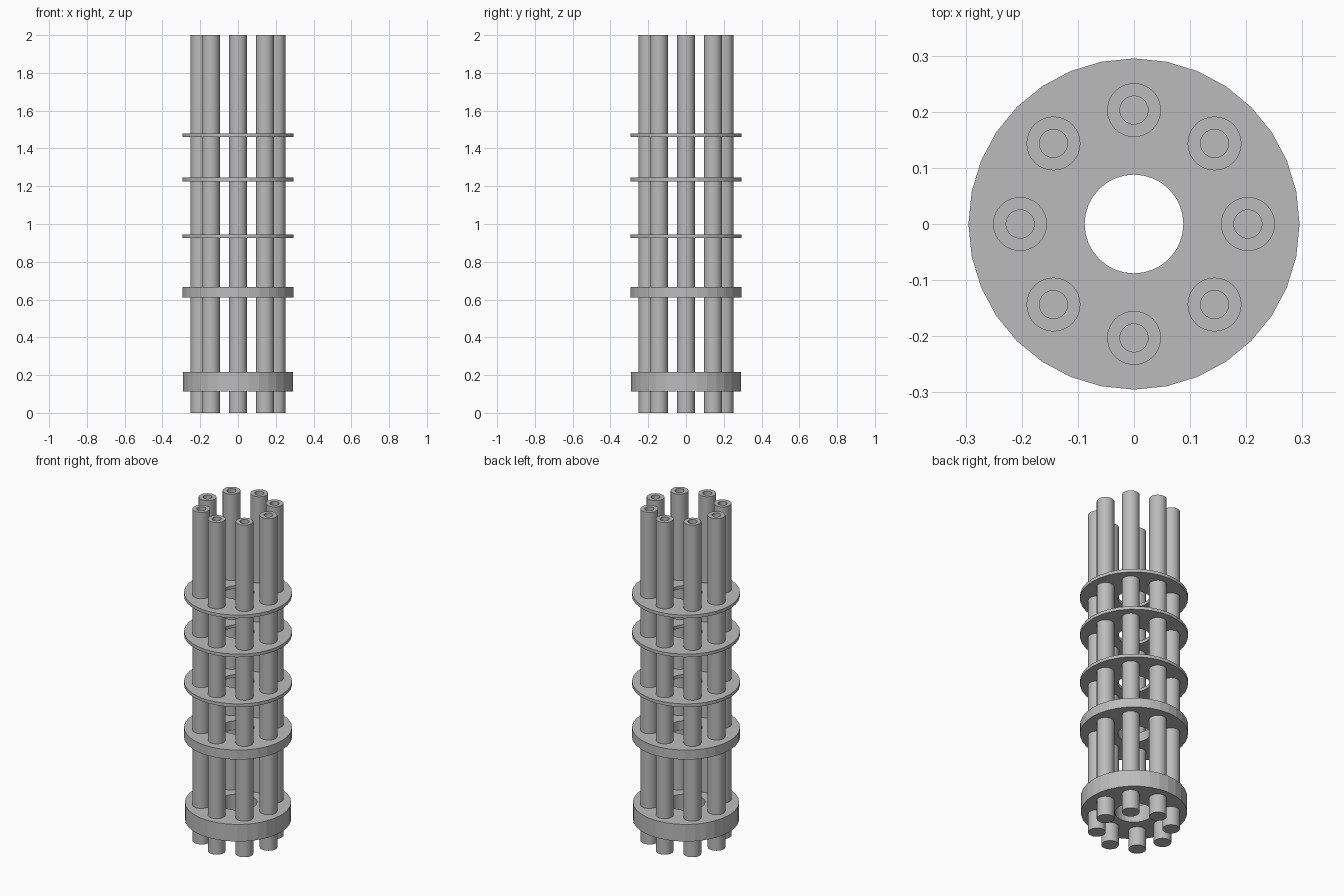
import bpy, bmesh, math

cube = bpy.data.objects.get("Cube")
if cube:
    bpy.data.objects.remove(cube, do_unlink=True)

steel = bpy.data.materials.new("grey_steel")
steel.use_nodes = True
GREY = (0.5, 0.5, 0.5, 1)
steel.diffuse_color = GREY
steel.node_tree.nodes["Principled BSDF"].inputs["Base Color"].default_value = GREY


def lathe(name, profile, sides, closed, location=(0, 0, 0), smooth=False):
    """Spin an (r, z) profile about z; closed joins its last point to its first."""
    bm = bmesh.new()
    verts = [bm.verts.new((r, 0, z)) for r, z in profile]
    edges = [bm.edges.new(pair) for pair in zip(verts, verts[1:])]
    if closed:
        edges.append(bm.edges.new((verts[-1], verts[0])))
    bmesh.ops.spin(bm, geom=verts + edges, cent=(0, 0, 0), axis=(0, 0, 1),
                   angle=math.tau, steps=sides, use_duplicate=False)
    bmesh.ops.remove_doubles(bm, verts=bm.verts, dist=0.0001)
    bmesh.ops.recalc_face_normals(bm, faces=bm.faces)
    mesh = bpy.data.meshes.new(name)
    bm.to_mesh(mesh)
    bm.free()
    mesh.materials.append(steel)
    obj = bpy.data.objects.new(name, mesh)
    bpy.context.collection.objects.link(obj)
    obj.location = location
    if smooth:
        bpy.ops.object.select_all(action="DESELECT")
        obj.select_set(True)
        bpy.context.view_layer.objects.active = obj
        bpy.ops.object.shade_smooth_by_angle(angle=math.radians(30))
    return obj


# Flat-sided rings: name, bottom, top, outer radius, hole radius
RINGS = [
    ("base_collar", 0.114, 0.217, 0.29, 0.104),
    ("middle_collar", 0.61, 0.667, 0.295, 0.088),
    ("lower_spacer", 0.926, 0.945, 0.295, 0.088),
    ("centre_spacer", 1.226, 1.245, 0.295, 0.088),
    ("upper_spacer", 1.461, 1.48, 0.295, 0.088),
]
for name, low, high, outer, hole in RINGS:
    lathe(name, [(hole, low), (outer, low), (outer, high), (hole, high)], 32, True)

# Barrels: closed at the bottom, bored from the top
RADIUS, BORE, BORE_FLOOR = 0.048, 0.025, 1.5
barrel_profile = [(0, 0), (RADIUS, 0), (RADIUS, 2), (BORE, 2),
                  (BORE, BORE_FLOOR), (0, BORE_FLOOR)]
first = lathe("barrel_1", barrel_profile, 32, False, (0.203, 0, 0), smooth=True)
for i in range(1, 8):
    barrel = first.copy()
    barrel.name = f"barrel_{i + 1}"
    angle = i * math.tau / 8
    barrel.location = (0.203 * math.cos(angle), 0.203 * math.sin(angle), 0)
    bpy.context.collection.objects.link(barrel)
